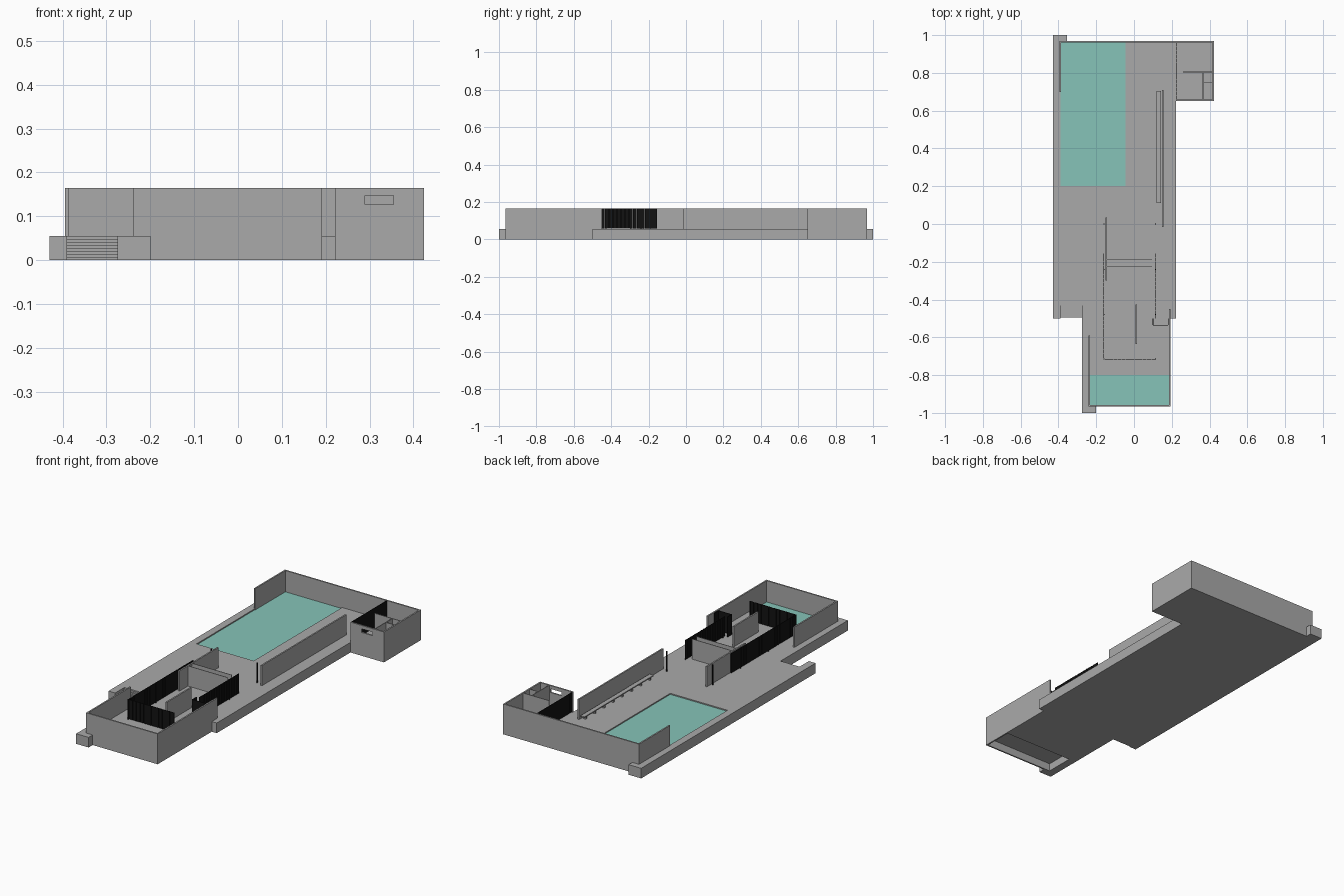
import bpy
import bmesh
from mathutils import Matrix

cube = bpy.data.objects.get("Cube")
if cube:
    bpy.data.objects.remove(cube)


def material(name, rgb):
    m = bpy.data.materials.new(name)
    m.use_nodes = True
    m.diffuse_color = (*rgb, 1)
    m.node_tree.nodes["Principled BSDF"].inputs["Base Color"].default_value = (*rgb, 1)
    return m


STONE = material("stone grey", (0.4, 0.4, 0.4))
WATER = material("pool teal", (0.24, 0.55, 0.48))
BLACK = material("glazing black", (0.006, 0.006, 0.006))

FLOOR, TOP = 0.055, 0.165
T = 0.008  # wall thickness


def finish(name, bm, mat):
    bmesh.ops.recalc_face_normals(bm, faces=bm.faces)
    mesh = bpy.data.meshes.new(name)
    bm.to_mesh(mesh)
    bm.free()
    mesh.materials.append(mat)
    ob = bpy.data.objects.new(name, mesh)
    bpy.context.collection.objects.link(ob)
    return ob


def boxes(name, spans, mat=STONE):
    """One object from boxes given as (x0, x1, y0, y1, z0, z1)."""
    bm = bmesh.new()
    for x0, x1, y0, y1, z0, z1 in spans:
        place = Matrix.Translation(((x0 + x1) / 2, (y0 + y1) / 2, (z0 + z1) / 2))
        size = Matrix.Diagonal((x1 - x0, y1 - y0, z1 - z0, 1))
        bmesh.ops.create_cube(bm, size=1, matrix=place @ size)
    return finish(name, bm, mat)


def wall_x(name, x0, x1, y, z0=FLOOR, t=T):
    return boxes(name, [(x0, x1, y - t / 2, y + t / 2, z0, TOP)])


def wall_y(name, x, y0, y1, z0=FLOOR, t=T):
    return boxes(name, [(x - t / 2, x + t / 2, y0, y1, z0, TOP)])


def glazing(name, start, end, fixed, along_y, pitch=0.022, gap=0.002, t=0.003):
    """A row of narrow dark panels with slits between them."""
    n = max(1, round((end - start) / pitch))
    step = (end - start) / n
    spans = []
    for i in range(n):
        a, b = start + i * step + gap / 2, start + (i + 1) * step - gap / 2
        c, d = fixed - t / 2, fixed + t / 2
        plan = (c, d, a, b) if along_y else (a, b, c, d)
        spans.append((*plan, FLOOR + 0.004, TOP))
    return boxes(name, spans, BLACK)


# Podium with notches for the stairs and both pools
outline = [(-.43, -.5), (-.39, -.5), (-.39, -.41), (-.275, -.41), (-.275, -1),
           (-.2, -1), (-.2, -.965), (-.24, -.965), (-.24, -.8), (.19, -.8),
           (.19, -.5), (.222, -.5), (.222, .65), (.42, .65), (.42, .965),
           (-.045, .965), (-.045, .2), (-.39, .2), (-.39, .965), (-.355, .965),
           (-.355, 1), (-.43, 1)]
bm = bmesh.new()
base = bm.faces.new([bm.verts.new((x, y, 0)) for x, y in outline])
ext = bmesh.ops.extrude_face_region(bm, geom=[base], use_keep_orig=True)
bmesh.ops.translate(bm, vec=(0, 0, FLOOR),
                    verts=[v for v in ext["geom"] if isinstance(v, bmesh.types.BMVert)])
finish("podium", bm, STONE)

# Entrance stairs
STEPS = 8
run = 0.085 / STEPS
boxes("stairs", [(-.39, -.275, -.495 + i * run, -.41, i * FLOOR / STEPS,
                  (i + 1) * FLOOR / STEPS) for i in range(STEPS)])

# Pools
boxes("large_pool_bed", [(-.39, -.045, .2, .965, 0, .046)])
boxes("large_pool_water", [(-.39, -.045, .2, .961, .046, .049)], WATER)
boxes("small_pool_bed", [(-.24, .19, -.96, -.8, .042, .046)])
boxes("small_pool_water", [(-.236, .186, -.958, -.8, .046, .049)], WATER)

# Perimeter walls, small court
h = T / 2
wall_x("front_wall", -.24, .192, -.965 + h, 0)
wall_y("front_court_left_wall", -.24 + h, -.965, -.59, 0)
wall_y("front_court_right_wall", .192 - h, -.965, -.45, 0)

# Perimeter walls, large court
wall_x("back_wall", -.395, .424, .968 - h, 0)
wall_y("back_court_left_wall", -.395 + h, .7, .968, 0)

# Annex with a window opening in its front wall
wall_y("annex_right_wall", .424 - h, .65, .968, 0)
boxes("annex_front_wall", [(.222, .29, .65, .658, 0, TOP), (.355, .424, .65, .658, 0, TOP),
                           (.29, .355, .65, .658, 0, .127), (.29, .355, .65, .658, .147, TOP)])
glazing("annex_glazing", .66, .96, .224, True)
wall_x("annex_cross_partition", .26, .42, .805, t=.004)
wall_y("annex_long_partition", .365, .655, .805, t=.004)
wall_x("annex_short_partition", .365, .42, .75, t=.004)

# Free-standing walls
wall_y("garden_wall", .151, -.015, .71)
wall_y("hall_wall", -.146, -.3, .035)
wall_y("inner_screen_wall", .013, -.635, -.425)
boxes("light_wall", [(-.142, .095, y - .0015, y + .0015, FLOOR, TOP)
                     for y in (-.19, -.226)])

# Glazing of the hall
glazing("court_glazing", -.155, .113, -.715, False)
glazing("left_glazing", -.71, -.155, -.16, True)
glazing("right_glazing", -.5, -.155, .115, True)
boxes("vestibule", [(.1, .18, -.537, -.534, FLOOR, TOP), (.099, .102, -.535, -.5, FLOOR, TOP),
                    (.179, .182, -.535, -.5, FLOOR, TOP)], BLACK)

# Slender columns in two rows
c = 0.0025
boxes("columns", [(x - c, x + c, y - c, y + c, FLOOR, TOP)
                  for x in (-.16, .115) for y in (0, -.24, -.48, -.715)], BLACK)

# Long bench on short supports
supports = [(.122, .138, y - .005, y + .005, FLOOR, .07)
            for y in (.13 + i * .079 for i in range(8))]
boxes("bench", [(.118, .142, .11, .705, .07, .076)] + supports)
